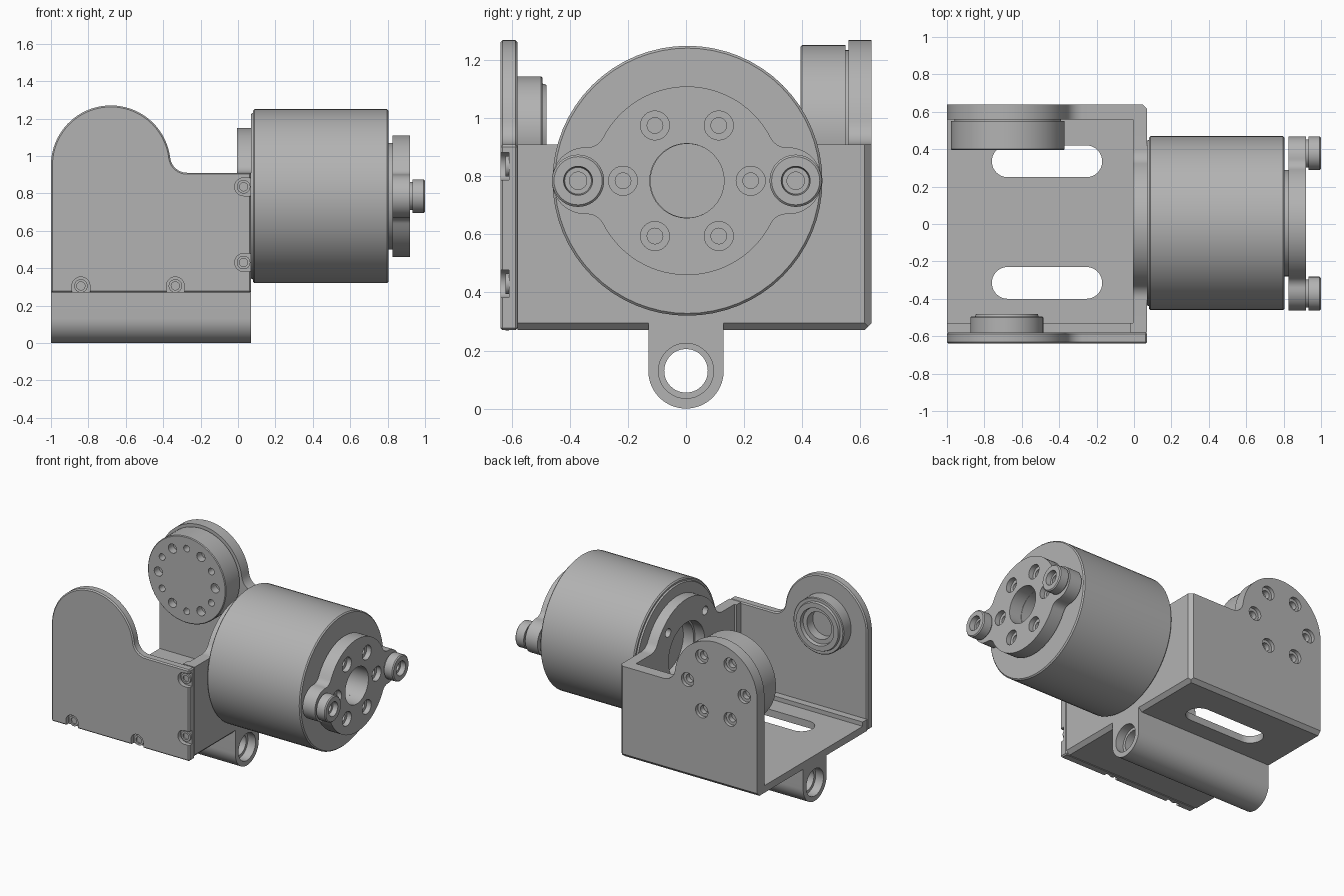
import bpy, bmesh
from math import sin, cos, radians, pi, sqrt, atan2, degrees

cube = bpy.data.objects.get("Cube")
if cube:
    bpy.data.objects.remove(cube)

grey = bpy.data.materials.new("machined grey")
grey.use_nodes = True
grey.diffuse_color = (0.45, 0.45, 0.45, 1)
grey.node_tree.nodes["Principled BSDF"].inputs["Base Color"].default_value = (0.45, 0.45, 0.45, 1)

PLACE = {"x": lambda u, v, t: (t, u, v),
         "y": lambda u, v, t: (u, t, v),
         "z": lambda u, v, t: (u, v, t)}


def finish(name, bm):
    bmesh.ops.remove_doubles(bm, verts=bm.verts, dist=1e-5)
    bmesh.ops.recalc_face_normals(bm, faces=bm.faces)
    mesh = bpy.data.meshes.new(name)
    bm.to_mesh(mesh)
    bm.free()
    mesh.materials.append(grey)
    obj = bpy.data.objects.new(name, mesh)
    bpy.context.collection.objects.link(obj)
    return obj


def prism(name, axis, pts, lo, hi):
    """Extrude a closed 2D outline along an axis."""
    bm = bmesh.new()
    ends = [[bm.verts.new(PLACE[axis](u, v, t)) for u, v in pts] for t in (lo, hi)]
    for ring in ends:
        bm.faces.new(ring)
    for i in range(len(pts)):
        j = (i + 1) % len(pts)
        bm.faces.new((ends[0][i], ends[0][j], ends[1][j], ends[1][i]))
    return finish(name, bm)


def lathe(name, axis, centre, steps, n=64):
    """Revolve (position, radius) steps about an axis; it starts and ends on the axis."""
    bm = bmesh.new()
    rings = []
    for t, r in [(steps[0][0], 0)] + steps + [(steps[-1][0], 0)]:
        count = n if r else 1
        rings.append([bm.verts.new(PLACE[axis](centre[0] + r * cos(2 * pi * k / n),
                                               centre[1] + r * sin(2 * pi * k / n), t))
                      for k in range(count)])
    for a, b in zip(rings, rings[1:]):
        for k in range(n):
            quad = [a[k % len(a)], a[(k + 1) % len(a)], b[(k + 1) % len(b)], b[k % len(b)]]
            quad = list(dict.fromkeys(quad))
            if len(quad) > 2:
                bm.faces.new(quad)
    return finish(name, bm)


def combine(obj, other, operation="DIFFERENCE"):
    mod = obj.modifiers.new("cut", "BOOLEAN")
    mod.operation, mod.solver, mod.object = operation, "EXACT", other
    bpy.context.view_layer.objects.active = obj
    bpy.ops.object.modifier_apply(modifier=mod.name)
    bpy.data.objects.remove(other)


def arc(cu, cv, r, a0, a1, n=20):
    angles = [radians(a0 + (a1 - a0) * k / n) for k in range(n + 1)]
    return [(cu + r * cos(a), cv + r * sin(a)) for a in angles]


def box(u0, u1, v0, v1):
    return [(u0, v0), (u1, v0), (u1, v1), (u0, v1)]


def rise(cu, cv, r, base, fillet):
    """Fillet from a level edge up to a circle, and the angle where it meets."""
    dv = base + fillet - cv
    du = sqrt((r + fillet) ** 2 - dv ** 2)
    a = degrees(atan2(dv, du))
    return arc(cu + du, base + fillet, fillet, 270, 180 + a, 8), a


def hole_ring(obj, axis, centre, radius, steps, count, start=0):
    for k in range(count):
        a = radians(start + 360 * k / count)
        spot = (centre[0] + radius * cos(a), centre[1] + radius * sin(a))
        combine(obj, lathe("cutter", axis, spot, steps, 24))


# Shared outline of the two side cheeks
PIVOT, AXIS = (-0.68, 0.95), (0, 0.785)
BASE, TOP, END = 0.27, 0.91, 0.07
fillet, a = rise(*PIVOT, 0.32, TOP, 0.09)
cheek = [(-1, BASE), (END, BASE), (END, TOP)] + fillet + arc(*PIVOT, 0.32, a, 180, 40)

# Bracket: floor, back cheek and motor wall
bracket = prism("bracket", "z", box(-1, END, -0.58, 0.64), BASE, 0.32)
combine(bracket, prism("back", "y", cheek, 0.56, 0.64), "UNION")
fillet, a = rise(*AXIS, 0.365, TOP, 0.08)
wall = ([(-0.58, BASE), (0.64, BASE), (0.64, TOP)] + fillet + arc(*AXIS, 0.365, a, 180 - a, 40)
        + [(-u, v) for u, v in reversed(fillet)] + [(-0.58, TOP)])
combine(bracket, prism("wall", "x", wall, -0.005, END), "UNION")

# Chamfers on the outer bracket edges
def diamond(u, v, c=0.025):
    return [(u - c, v), (u, v - c), (u + c, v), (u, v + c)]

for axis, u, v, lo, hi in (("x", 0.64, BASE, -1.1, 0.2), ("y", END, BASE, -0.7, 0.8),
                           ("z", END, 0.64, 0.1, 1)):
    combine(bracket, prism("cutter", axis, diamond(u, v), lo, hi))

# Tube under the floor
tube = arc(0, 0.13, 0.13, 180, 360, 32) + [(0.13, 0.3), (-0.13, 0.3)]
combine(bracket, prism("tube", "x", tube, -1, END), "UNION")
combine(bracket, lathe("cutter", "x", (0, 0.13),
                       [(-1.1, 0.095), (-0.94, 0.095), (-0.94, 0.075), (0.01, 0.075),
                        (0.01, 0.095), (0.2, 0.095)], 48))

# Floor slots, motor opening and screw holes
for y in (0.335, -0.315):
    slot = arc(-0.255, y, 0.085, -90, 90) + arc(-0.675, y, 0.085, 90, 270)
    combine(bracket, prism("cutter", "z", slot, 0.2, 0.5))
combine(bracket, lathe("cutter", "x", AXIS, [(-0.1, 0.2), (0.2, 0.2)]))
hole_ring(bracket, "x", AXIS, 0.29, [(-0.1, 0.03), (0.05, 0.03)], 4, 45)
hole_ring(bracket, "y", PIVOT, 0.22,
          [(0.58, 0.028), (0.615, 0.028), (0.615, 0.048), (0.7, 0.048)], 6)

# Front cheek with open screw notches
front = prism("front_cheek", "y", cheek, -0.64, -0.58)
bevel = front.modifiers.new("edge", "BEVEL")
bevel.width, bevel.segments, bevel.limit_method = 0.008, 1, "ANGLE"
bevel.angle_limit = radians(40)
bpy.context.view_layer.objects.active = front
bpy.ops.object.modifier_apply(modifier=bevel.name)
for x, z, side in ((0.03, 0.835, 1), (0.03, 0.43, 1), (-0.84, 0.305, 0), (-0.335, 0.305, 0)):
    r = 0.048
    if side:
        notch = arc(x, z, r, 90, 270) + [(x + 0.1, z - r), (x + 0.1, z + r)]
    else:
        notch = arc(x, z, r, 0, 180) + [(x - r, z - 0.1), (x + r, z - 0.1)]
    combine(front, prism("cutter", "y", notch, -0.7, -0.61))
    lathe("cheek_screw", "y", (x, z),
          [(-0.61, 0.036), (-0.622, 0.036), (-0.622, 0.022), (-0.612, 0.022)], 24)

# Locating ledges inside the front cheek
prism("floor_ledge", "x", box(-0.58, -0.53, 0.32, 0.35), -1, -0.005)
prism("wall_ledge", "z", box(-0.02, -0.005, -0.58, -0.53), 0.35, TOP)

# Bearing boss on the front cheek
lathe("bearing_boss", "y", PIVOT,
      [(-0.58, 0.195), (-0.5, 0.195), (-0.495, 0.19), (-0.495, 0.17), (-0.48, 0.165),
       (-0.48, 0.13), (-0.505, 0.125), (-0.505, 0.095), (-0.57, 0.095)])

# Drive disc on the back cheek
disc = lathe("drive_disc", "y", (-0.675, 0.95),
             [(0.56, 0.285), (0.55, 0.285), (0.55, 0.303), (0.4, 0.303), (0.395, 0.298)])
for radius, start in ((0.032, 0), (0.023, 30)):
    hole_ring(disc, "y", (-0.675, 0.95), 0.22, [(0.3, radius), (0.45, radius)], 6, start)

# Motor body
lathe("motor", "x", (0.005, AXIS[1]),
      [(0.15, 0.19), (0.07, 0.19), (0.07, 0.44), (0.08, 0.445), (0.08, 0.457), (0.088, 0.465),
       (0.797, 0.465), (0.805, 0.457), (0.805, 0.285), (0.825, 0.285), (0.825, 0.127), (0.74, 0.127)])

# Output plate with two ears
fillet, a = rise(0, 0, 0.325, 0.115, 0.06)
quarter = arc(0.35, 0, 0.115, 0, 90, 12) + fillet + arc(0, 0, 0.325, a, 90, 14)
half = quarter + [(-u, v) for u, v in reversed(quarter[:-1])]
outline = half + [(u, -v) for u, v in reversed(half[1:-1])]
plate = prism("output_plate", "x", [(u + 0.003, v + AXIS[1]) for u, v in outline], 0.825, 0.92)
combine(plate, lathe("cutter", "x", (0.003, AXIS[1]), [(0.7, 0.128), (1, 0.128)]))
hole_ring(plate, "x", (0.003, AXIS[1]), 0.22,
          [(0.85, 0.027), (0.885, 0.027), (0.885, 0.05), (1, 0.05)], 6)

# Ear screws
for name, y in (("left_screw", 0.378), ("right_screw", -0.372)):
    lathe(name, "x", (y, AXIS[1]),
          [(0.92, 0.075), (0.932, 0.075), (0.932, 0.09), (0.993, 0.09), (1, 0.083),
           (1, 0.05), (0.965, 0.046), (0.965, 0.03), (0.94, 0.03)], 40)

# Smooth the round faces, keep edges sharp
for obj in bpy.context.scene.objects:
    obj.select_set(obj.type == "MESH")
bpy.context.view_layer.objects.active = bracket
bpy.ops.object.shade_smooth_by_angle(angle=radians(30))
